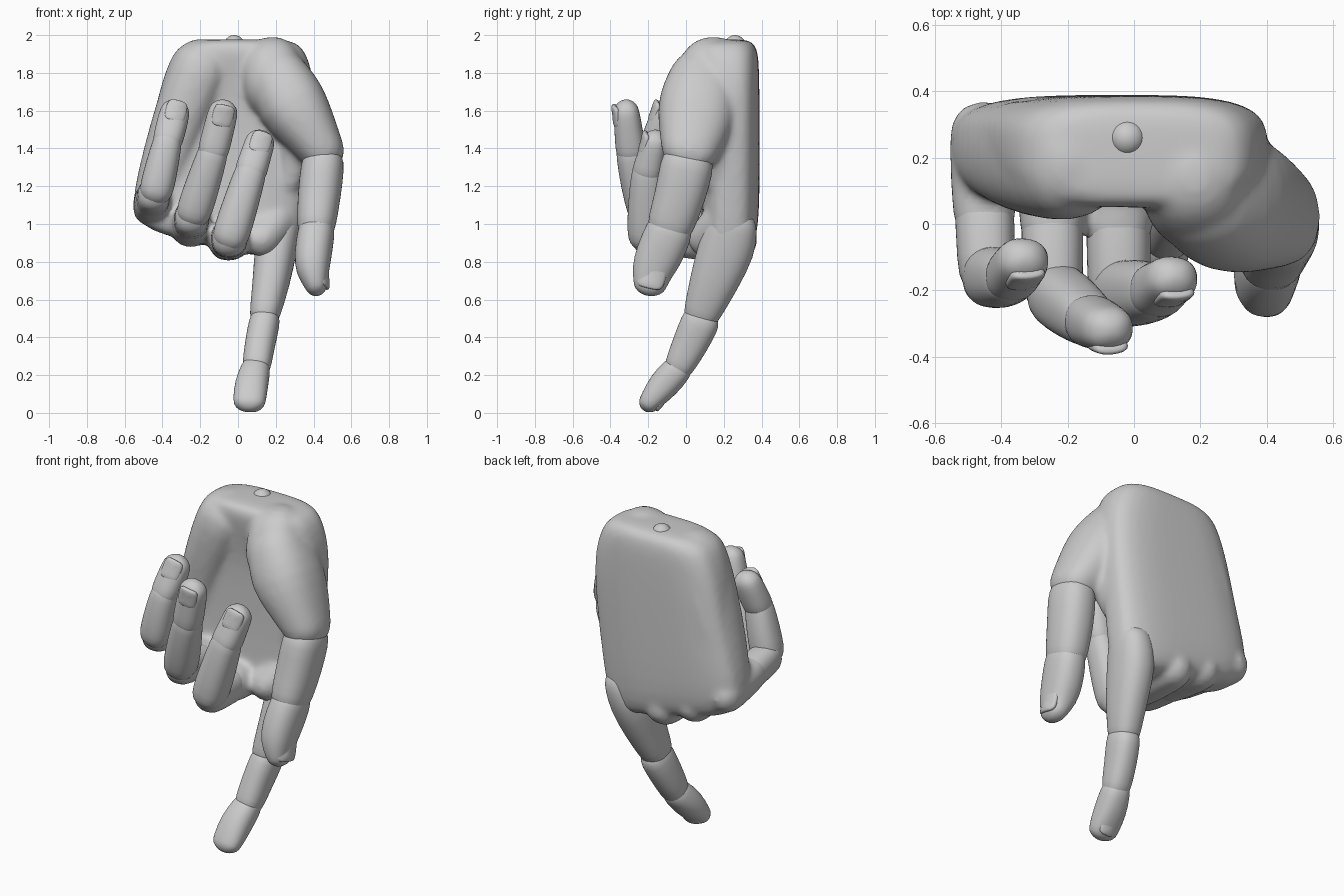
import bpy, bmesh, math
from mathutils import Vector

if "Cube" in bpy.data.objects:
    bpy.data.objects.remove(bpy.data.objects["Cube"])

def loft(name, rings, levels=1):
    """Skin closed rings of points, cap both ends, smooth the result."""
    bm = bmesh.new()
    rows = [[bm.verts.new(p) for p in ring] for ring in rings]
    n = len(rows[0])
    for a, b in zip(rows, rows[1:]):
        for i in range(n):
            bm.faces.new((a[i], a[(i + 1) % n], b[(i + 1) % n], b[i]))
    bm.faces.new(rows[0][::-1])
    bm.faces.new(rows[-1])
    bmesh.ops.recalc_face_normals(bm, faces=bm.faces)
    me = bpy.data.meshes.new(name)
    bm.to_mesh(me)
    bm.free()
    me.polygons.foreach_set("use_smooth", [True] * len(me.polygons))
    ob = bpy.data.objects.new(name, me)
    bpy.context.collection.objects.link(ob)
    m = ob.modifiers.new("smooth", 'SUBSURF')
    m.levels = m.render_levels = levels
    return ob

def oval(c, u, v, ru, rv, n=24, power=2.0):
    """Superellipse ring around c."""
    out = []
    for i in range(n):
        a = 2 * math.pi * i / n
        ca, sa = math.cos(a), math.sin(a)
        x = math.copysign(abs(ca) ** (2 / power), ca)
        y = math.copysign(abs(sa) ** (2 / power), sa)
        out.append(c + u * ru * x + v * rv * y)
    return out

def tube(name, pts, power=2.3, ref=(1, 0, 0)):
    """Round-ended tube through (x, y, z, width radius, depth radius)."""
    P = [Vector(p[:3]) for p in pts]
    rings, ref = [], Vector(ref)
    for i, p in enumerate(pts):
        t = (P[min(i + 1, len(P) - 1)] - P[max(i - 1, 0)]).normalized()
        u = (ref - t * ref.dot(t)).normalized()
        v = t.cross(u)
        ru, rv = p[3], p[4]
        r = min(ru, rv)
        cap = [(0.99, 0.14), (0.87, 0.5), (0.5, 0.87)]
        if i == 0:
            rings += [oval(P[0] - t * r * h, u, v, ru * s, rv * s, power=power) for h, s in cap]
        rings.append(oval(P[i], u, v, ru, rv, power=power))
        if i == len(pts) - 1:
            rings += [oval(P[i] + t * r * h, u, v, ru * s, rv * s, power=power) for h, s in cap[::-1]]
    return loft(name, rings)

def nail(name, loc, normal, axis, w, l):
    """Thin plate on a fingertip, bent around the finger."""
    n = Vector(normal).normalized()
    a = Vector(axis)
    a = (a - n * a.dot(n)).normalized()
    s = a.cross(n)
    rings = []
    for h, k in ((-0.025, 0.9), (0.006, 1), (0.012, 0.9), (0.014, 0.4)):
        ring = oval(Vector(loc) + n * h, s, a, w * k, l * k, power=4)
        for p in ring:
            p -= n * 4 * (p - Vector(loc)).dot(s) ** 2
        rings.append(ring)
    return loft(name, rings)

# palm: stacked sections (z, x min, x max, y min, y max), lower edge slanted
sections = [(0.88, -0.32, 0.12, 0.14, 0.28), (0.89, -0.46, 0.25, 0.11, 0.33),
            (0.93, -0.53, 0.30, 0.08, 0.365), (1.02, -0.56, 0.33, 0.08, 0.385),
            (1.2, -0.54, 0.36, 0.09, 0.39), (1.4, -0.49, 0.39, 0.09, 0.39),
            (1.6, -0.44, 0.405, 0.09, 0.39), (1.75, -0.405, 0.405, 0.07, 0.388),
            (1.87, -0.36, 0.375, 0.05, 0.385), (1.935, -0.32, 0.34, 0.045, 0.375),
            (1.972, -0.25, 0.29, 0.07, 0.345), (1.978, -0.12, 0.16, 0.14, 0.28)]
rings = []
for z, x0, x1, y0, y1 in sections:
    ring = oval(Vector(((x0 + x1) / 2, (y0 + y1) / 2, z)), Vector((1, 0, 0)), Vector((0, 1, 0)),
                (x1 - x0) / 2, (y1 - y0) / 2, n=40, power=3.2)
    for p in ring:
        p.z -= 0.22 * (p.x + 0.12) * max(0, min(1, (1.3 - z) / 0.35))
    rings.append(ring)
flesh = [loft("palm", rings)]

# fleshy pads of the palm, the thumb web and the index root
flesh += [
    tube("heel_pad", [(-0.20, 0.19, 1.82, 0.165, 0.185), (-0.29, 0.20, 1.6, 0.15, 0.18),
                      (-0.37, 0.21, 1.35, 0.14, 0.16), (-0.43, 0.22, 1.15, 0.125, 0.13)]),
    tube("thumb_root_pad", [(0.18, 0.16, 1.82, 0.17, 0.20), (0.20, 0.11, 1.72, 0.18, 0.20)]),
    tube("thumb_base", [(0.22, 0.09, 1.76, 0.17, 0.19), (0.285, 0.065, 1.63, 0.195, 0.22),
                        (0.375, 0.045, 1.5, 0.155, 0.195), (0.445, 0.02, 1.39, 0.122, 0.155)]),
    tube("thumb_web", [(0.32, 0.12, 1.5, 0.10, 0.12), (0.31, 0.16, 1.35, 0.09, 0.10),
                       (0.27, 0.18, 1.22, 0.07, 0.09)]),
    tube("index_root", [(0.20, 0.21, 0.99, 0.12, 0.15), (0.12, 0.11, 0.925, 0.11, 0.10)])]

# thumb
tube("thumb_middle", [(0.448, 0.005, 1.31, 0.117, 0.145), (0.43, -0.03, 1.15, 0.115, 0.135),
                      (0.415, -0.08, 1.0, 0.105, 0.127)])
tube("thumb_tip", [(0.415, -0.09, 0.96, 0.10, 0.127), (0.395, -0.145, 0.83, 0.1, 0.127),
                   (0.395, -0.18, 0.75, 0.09, 0.11), (0.412, -0.19, 0.68, 0.062, 0.09)])
nail("thumb_nail", (0.47, -0.185, 0.73), (1, -0.15, 0.08), (0.0, -0.25, -1), 0.08, 0.075)

# pointing index finger
tube("index_base", [(0.235, 0.245, 0.99, 0.10, 0.135), (0.20, 0.22, 0.88, 0.115, 0.155),
                    (0.178, 0.15, 0.70, 0.10, 0.132), (0.143, 0.085, 0.53, 0.083, 0.10)])
tube("index_middle", [(0.14, 0.075, 0.48, 0.084, 0.105), (0.115, 0.02, 0.36, 0.08, 0.095),
                      (0.10, -0.03, 0.26, 0.078, 0.082)])
tube("index_tip", [(0.092, -0.05, 0.225, 0.08, 0.08), (0.07, -0.118, 0.15, 0.09, 0.085),
                   (0.06, -0.19, 0.061, 0.088, 0.06)])
nail("index_nail", (0.062, -0.12, 0.06), (-0.05, 0.76, -0.62), (0, -0.6, -0.75), 0.06, 0.065)

# curled fingers: knuckle segment forward, then middle and tip folded up
curled = {
    "little": [(-0.46, 0.27, 1.09), (-0.445, -0.13, 1.155), (-0.43, -0.16, 1.19),
               (-0.375, -0.165, 1.43), (-0.335, -0.11, 1.59), 0.09],
    "ring": [(-0.25, 0.27, 0.98), (-0.245, -0.185, 1.035), (-0.23, -0.215, 1.075),
             (-0.135, -0.29, 1.37), (-0.08, -0.315, 1.59), 0.094],
    "middle": [(-0.05, 0.27, 0.915), (-0.045, -0.19, 0.925), (-0.035, -0.21, 0.95),
               (0.065, -0.205, 1.27), (0.115, -0.165, 1.43), 0.098],
}
for name, (k, e, m0, m1, tip, r) in curled.items():
    K, E = Vector(k), Vector(e)
    flesh.append(tube(name + "_root", [(*K, r * 1.12, r * 1.17),
                                       (*K.lerp(E, 0.6), r * 1.1, r * 1.1)]))
    tube(name + "_knuckle", [(*K.lerp(E, 0.4), r, r), (*E, r, r * 1.08)])
    A, B, T = Vector(m0), Vector(m1), Vector(tip)
    tube(name + "_shaft", [(*A, r * 1.03, r * 1.05), (*A.lerp(B, 0.5), r * 0.97, r * 1.03),
                           (*B, r * 0.88, r * 0.87)])
    tube(name + "_tip", [(*B.lerp(T, 0.1), r * 0.9, r * 0.87), (*B.lerp(T, 0.5), 0.082, 0.076),
                         (*T, 0.081, 0.07)])
    d = (T - B).normalized()
    n = Vector((0.1, -1, 0))
    n = (n - d * n.dot(d)).normalized()
    nail(name + "_nail", T + n * 0.064 - d * 0.01, n, d, 0.058, 0.062)

# fuse palm and pads into one soft body
bpy.ops.object.select_all(action='DESELECT')
for ob in flesh:
    ob.select_set(True)
bpy.context.view_layer.objects.active = flesh[0]
bpy.ops.object.convert(target='MESH')
bpy.ops.object.join()
palm = bpy.context.view_layer.objects.active
m = palm.modifiers.new("fuse", 'REMESH')
m.mode, m.voxel_size, m.use_smooth_shade = 'VOXEL', 0.016, True
m = palm.modifiers.new("soften", 'SMOOTH')
m.factor, m.iterations = 0.5, 10

# wrist peg
bpy.ops.mesh.primitive_uv_sphere_add(segments=24, ring_count=16, radius=0.056, location=(-0.02, 0.26, 1.944))
bpy.context.object.name = "wrist_peg"
bpy.ops.object.shade_smooth()
